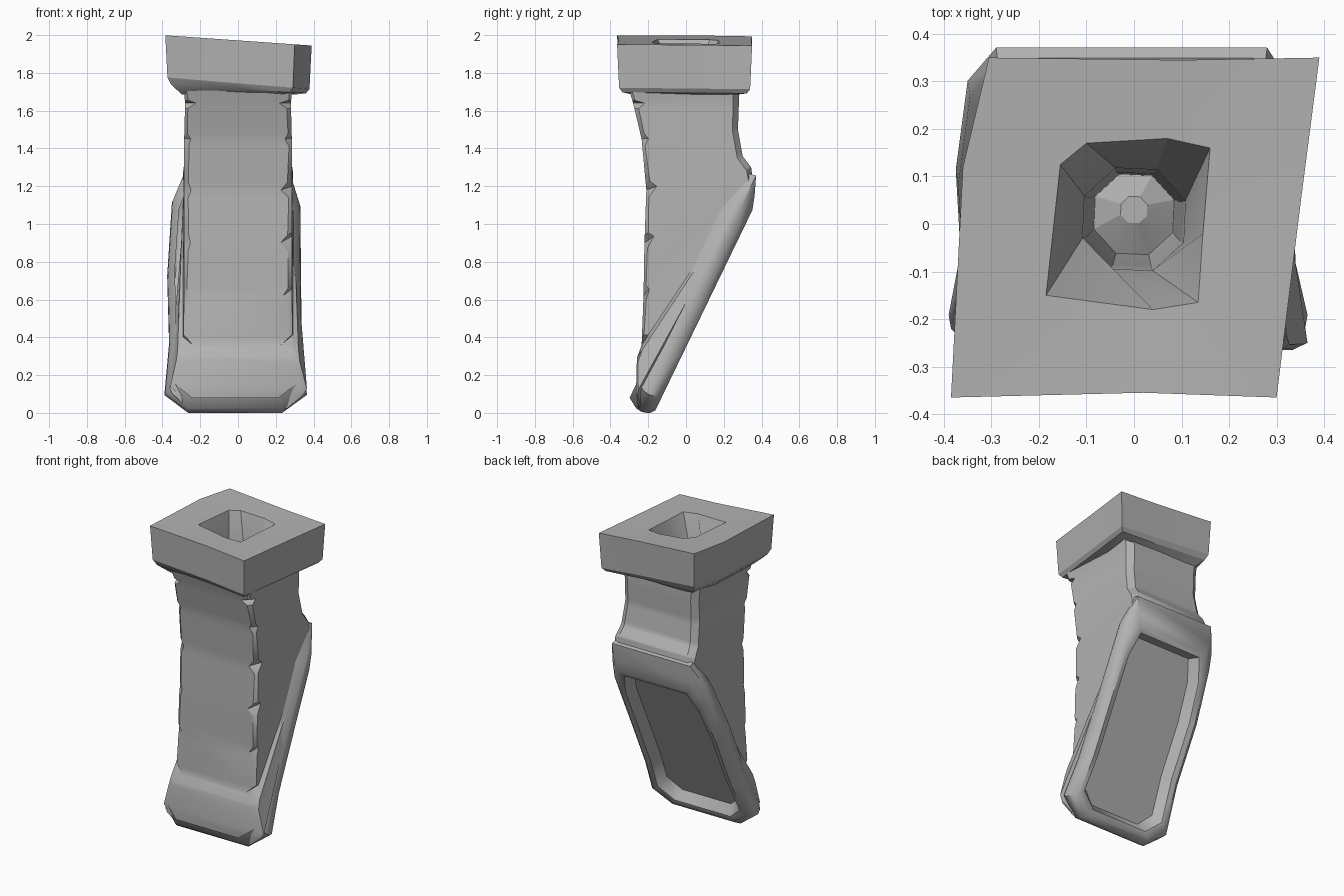
import bpy, bmesh, math, random
from mathutils import Vector

random.seed(4)
if "Cube" in bpy.data.objects:
    bpy.data.objects.remove(bpy.data.objects["Cube"])

stone = bpy.data.materials.new("grey_stone")
stone.use_nodes = True
stone.diffuse_color = (0.45, 0.45, 0.45, 1)
stone.node_tree.nodes["Principled BSDF"].inputs["Base Color"].default_value = (0.45, 0.45, 0.45, 1)


def loft(name, rings, close_end=False, angle=35):
    """Skin matching point loops in order."""
    bm = bmesh.new()
    loops = [[bm.verts.new(p) for p in ring] for ring in rings]
    n = len(loops[0])
    for a, b in zip(loops, loops[1:]):
        for i in range(n):
            j = (i + 1) % n
            bm.faces.new((a[i], a[j], b[j], b[i]))
    if close_end:
        bm.faces.new(loops[-1])
    bmesh.ops.recalc_face_normals(bm, faces=bm.faces)
    mesh = bpy.data.meshes.new(name)
    bm.to_mesh(mesh)
    bm.free()
    mesh.materials.append(stone)
    obj = bpy.data.objects.new(name, mesh)
    bpy.context.collection.objects.link(obj)
    bpy.ops.object.select_all(action="DESELECT")
    obj.select_set(True)
    bpy.context.view_layer.objects.active = obj
    bpy.ops.object.shade_smooth_by_angle(angle=math.radians(angle))
    return obj


# Shaft: rows fan from level at the top to the roof slope at the bottom
def shaft_ring(row, chip):
    fy, fz, by, bz, wf, wb = row
    front, back = Vector((0, fy, fz)), Vector((0, by, bz))
    u = (back - front).normalized()

    def side(s):
        c = chip * random.uniform(0.6, 1.3)
        x = Vector((s, 0, 0))
        return [front + x * (wf - c), front + x * wf + u * c,
                back + x * wb - u * 0.03, back + x * (wb - 0.04)]
    return side(1) + side(-1)[::-1]


# front y, front z, back y, back z, front half width, back half width
rows = [(-.31, 1.74, .28, 1.74, .29, .28), (-.28, 1.64, .28, 1.64, .28, .27),
        (-.235, 1.45, .275, 1.5, .285, .27), (-.21, 1.18, .30, 1.36, .285, .28),
        (-.22, .9, .345, 1.30, .285, .29), (-.225, .62, .35, 1.26, .285, .29),
        (-.235, .36, .34, 1.22, .29, .29), (-.26, .29, .33, 1.19, .32, .29),
        (-.265, .1, .32, 1.17, .365, .28), (-.25, .015, .31, 1.15, .27, .27)]
rings = []
for a, b in zip(rows, rows[1:]):
    for f, chip in ((0, .05), (.15, .02), (.85, .02)):
        rings.append(shaft_ring([p + (q - p) * f for p, q in zip(a, b)], chip))
rings.append(shaft_ring(rows[-1], .03))
loft("chimney_shaft", rings)

# Flared base rim with a sunken panel, drawn in the plane of the slope
along, out = Vector((0, .436, .9)), Vector((0, .9, -.436))
origin = Vector((-.01, -.235, .005))
outline = [(.25, 0), (.375, .1), (.35, .35), (.345, .65), (.34, 1.18), (.29, 1.36),
           (-.28, 1.36), (-.34, 1.2), (-.365, .8), (-.355, .4), (-.38, .1), (-.26, 0)]


def rim_ring(inset, offset, drop):
    """Outline pulled in by inset, its upper end lowered by drop."""
    points = []
    for x, t in outline:
        t -= drop if t > 1 else 0
        points.append(origin + Vector((x * (1 - inset / .36), 0, 0))
                      + along * (.68 + (t - .68) * (1 - inset / .68)) + out * offset)
    return points


loft("base_rim", [rim_ring(*r) for r in
                  ((.04, -.09, .02), (.005, -.035, -.03), (0, 0, -.03), (.012, .04, .06),
                   (.04, .062, .11), (.075, .055, .12), (.11, -.01, .11))],
     close_end=True, angle=45)

# Cap slab with the flue opening
outer = [(-.36, .12), (-.305, .35), (.10, .345), (.39, .35),
         (.35, .04), (.30, -.365), (.02, -.355), (-.385, -.365)]
inner = [(-.155, .125), (-.10, .17), (.07, .18), (.16, .16),
         (.145, -.02), (.135, -.165), (.04, -.18), (-.185, -.15)]


def level(points, z, scale=1, tilt=0):
    return [Vector((x * scale, y * scale, z - tilt * x)) for x, y in points]


def flue(r, z, y):
    # match the winding of the opening, starting at its back left
    return [Vector((r * math.cos(a), y + r * math.sin(a), z)) for a in
            (math.radians(155 - 45 * i) for i in range(8))]


loft("chimney_cap", [level(outer, 1.685, .77), level(outer, 1.715, .92, .06),
                     level(outer, 1.745, .97, .08), level(outer, 1.972, 1, .07),
                     level(inner, 1.965, 1, .07), flue(.115, 1.75, .01),
                     flue(.105, 1.45, .01), flue(.09, 1.25, .02), flue(.03, 1.29, .03)],
     close_end=True, angle=25)
